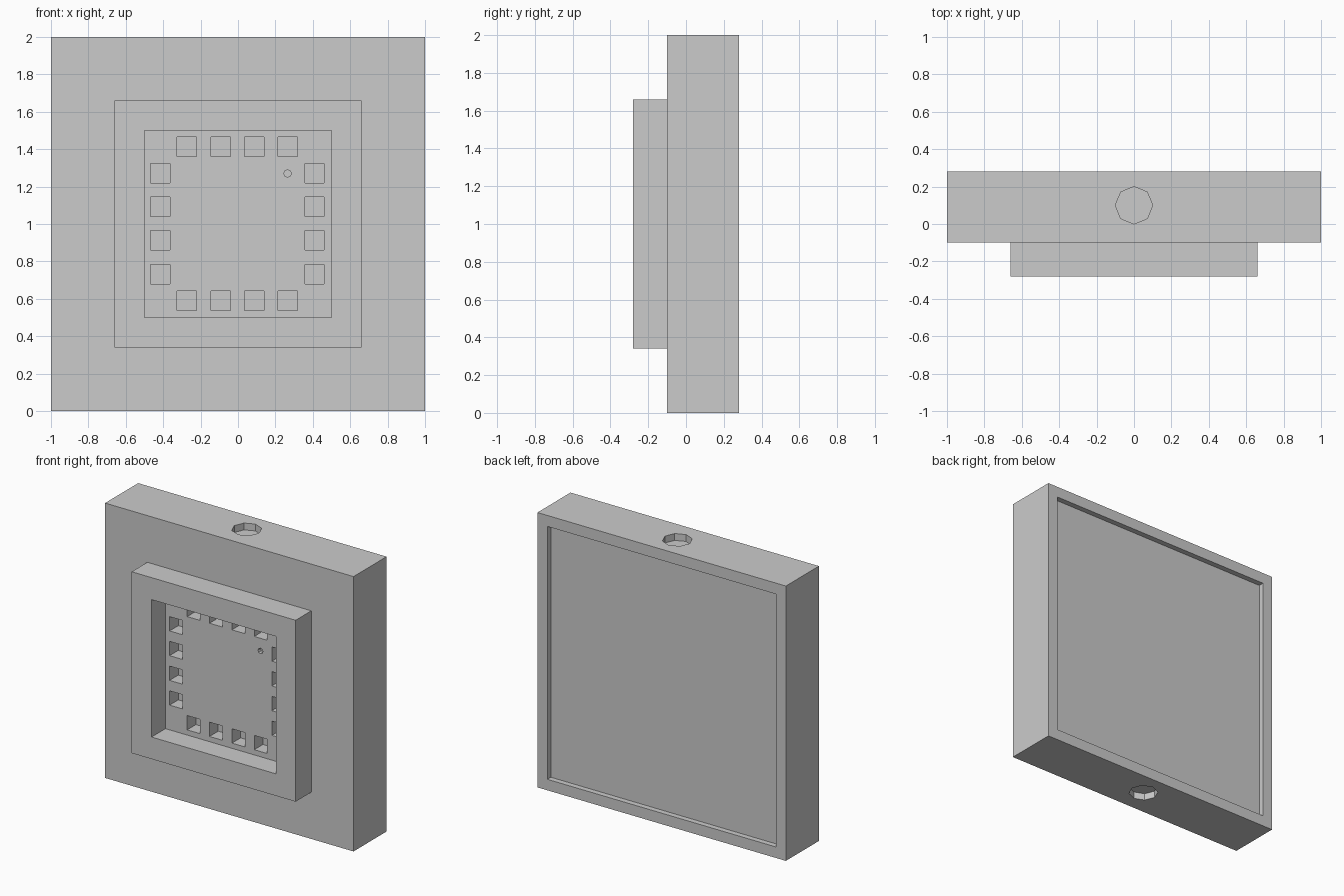
import bpy, bmesh, math
from mathutils import Matrix, Vector

if "Cube" in bpy.data.objects:
    bpy.data.objects.remove(bpy.data.objects["Cube"])


def add_box(bm, x0, x1, y0, y1, z0, z1):
    c = Vector(((x0 + x1) / 2, (y0 + y1) / 2, (z0 + z1) / 2))
    m = Matrix.Translation(c) @ Matrix.Diagonal((x1 - x0, y1 - y0, z1 - z0, 1))
    bmesh.ops.create_cube(bm, size=1, matrix=m)


def add_octagon(bm, centre, radius, depth, turn=0.0):
    # eight-sided plug with vertices on the axes
    m = Matrix.Translation(centre) @ Matrix.Rotation(turn, 4, 'X')
    bmesh.ops.create_cone(bm, cap_ends=True, segments=8, radius1=radius,
                          radius2=radius, depth=depth, matrix=m)


def finish(bm, name):
    mesh = bpy.data.meshes.new(name)
    bm.to_mesh(mesh)
    bm.free()
    ob = bpy.data.objects.new(name, mesh)
    bpy.context.collection.objects.link(ob)
    return ob


def boolean(target, tool, operation):
    mod = target.modifiers.new(tool.name, 'BOOLEAN')
    mod.operation, mod.solver, mod.object = operation, 'EXACT', tool
    bpy.context.view_layer.objects.active = target
    bpy.ops.object.modifier_apply(modifier=mod.name)
    bpy.data.objects.remove(tool, do_unlink=True)


# square body slab
bm = bmesh.new()
add_box(bm, -1, 1, -0.1, 0.28, 0, 2)
panel = finish(bm, "panel_body")

# raised front frame block
bm = bmesh.new()
add_box(bm, -0.66, 0.66, -0.28, 0.05, 0.34, 1.66)
boolean(panel, finish(bm, "front_frame"), 'UNION')

# front window, shallow back recess, top and bottom sockets
bm = bmesh.new()
add_box(bm, -0.5, 0.5, -0.5, -0.12, 0.5, 1.5)
add_box(bm, -0.92, 0.92, 0.24, 0.5, 0.08, 1.92)
for z in (0, 2):
    add_octagon(bm, (0, 0.1, z), 0.1, 0.1)
boolean(panel, finish(bm, "recesses"), 'DIFFERENCE')

# ring of square pockets, four per side, plus the small marker hole
bm = bmesh.new()
half = 0.052
for i in range(4):
    along = (i - 1.5) * 0.18
    for side in (-0.412, 0.412):
        for dx, dz in ((along, side), (side, along)):
            x, z = dx - 0.003, dz + 1.002
            add_box(bm, x - half, x + half, -0.2, -0.02, z - half, z + half)
add_octagon(bm, (0.265, -0.12, 1.27), 0.02, 0.06, math.pi / 2)
boolean(panel, finish(bm, "pockets"), 'DIFFERENCE')
